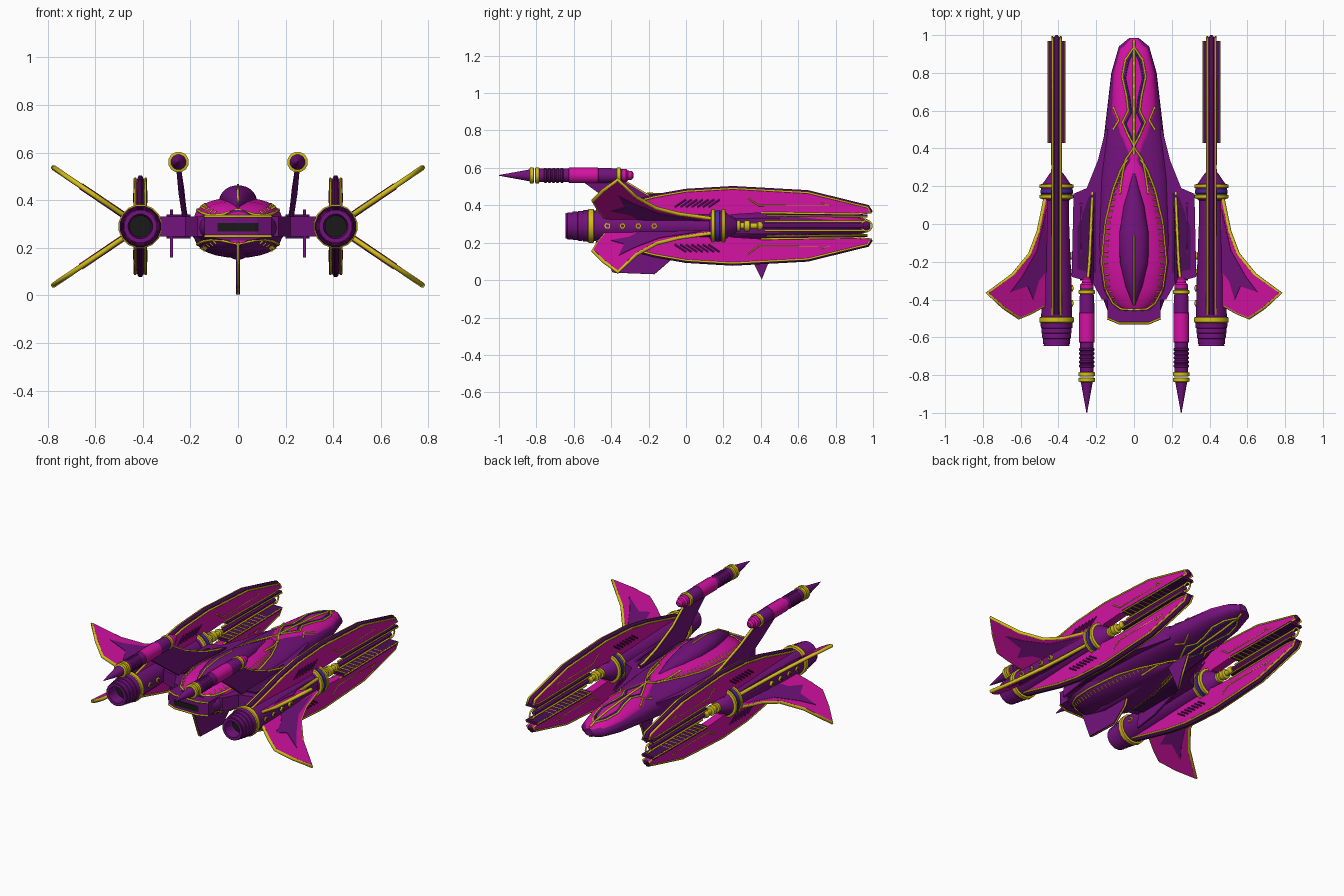
import bpy, bmesh, math
from mathutils import Vector
from mathutils.bvhtree import BVHTree

if "Cube" in bpy.data.objects:
    bpy.data.objects.remove(bpy.data.objects["Cube"])

def material(name, rgb):
    m = bpy.data.materials.new(name)
    m.diffuse_color = (*rgb, 1)
    m.use_nodes = True
    m.node_tree.nodes["Principled BSDF"].inputs["Base Color"].default_value = m.diffuse_color
    return m

PINK = material("magenta", (0.66, 0.006, 0.37))
PURPLE = material("purple", (0.17, 0.006, 0.2))
DARK = material("dark_purple", (0.07, 0.004, 0.09))
GOLD = material("gold", (0.66, 0.52, 0.01))
BLUE = material("blue", (0.05, 0.03, 0.4))
BLACK = material("black", (0.01, 0.01, 0.01))
ZC, NX = 0.29, 0.41          # nacelle axis height and offset

def finish(ob, mat, mirror):
    bpy.context.collection.objects.link(ob)
    ob.data.materials.append(mat)
    if mirror:
        ob.modifiers.new("mirror", 'MIRROR').use_mirror_merge = False
    return ob

def mesh_object(name, verts, faces, mat, mirror=False, smooth=False):
    bm = bmesh.new()
    vs = [bm.verts.new(v) for v in verts]
    for f in faces:
        bm.faces.new([vs[i] for i in f])
    bmesh.ops.recalc_face_normals(bm, faces=bm.faces)
    me = bpy.data.meshes.new(name)
    bm.to_mesh(me)
    bm.free()
    ob = finish(bpy.data.objects.new(name, me), mat, mirror)
    if smooth:
        bpy.ops.object.select_all(action='DESELECT')
        ob.select_set(True)
        bpy.context.view_layer.objects.active = ob
        bpy.ops.object.shade_smooth_by_angle(angle=math.radians(35))
    return ob

def plate(name, pts, off, mat, mirror=False):
    """Prism: polygon thickened symmetrically along off."""
    n, off = len(pts), Vector(off)
    vs = [Vector(p) - off / 2 for p in pts] + [Vector(p) + off / 2 for p in pts]
    fs = [range(n), range(n, 2 * n)] + [(i, (i + 1) % n, n + (i + 1) % n, n + i) for i in range(n)]
    return mesh_object(name, vs, fs, mat, mirror)

def rings(name, loops, mat, mirror=False):
    n = len(loops[0])
    vs = [p for l in loops for p in l]
    fs = [(k * n + i, k * n + (i + 1) % n, (k + 1) * n + (i + 1) % n, (k + 1) * n + i)
          for k in range(len(loops) - 1) for i in range(n)]
    fs += [range(n), range(len(vs) - n, len(vs))]
    return mesh_object(name, vs, fs, mat, mirror, True)

def lathe(name, profile, x, z, mat, n=16):
    """Turned part along y, mirrored; profile is (y, radius)."""
    return rings(name, [[(x + r * math.cos(2 * math.pi * (i + .5) / n), y, z + r * math.sin(2 * math.pi * (i + .5) / n))
                         for i in range(n)] for y, r in profile], mat, True)

def loft(name, sections, mat, e=2.4, n=28):
    """Superellipse sections (y, half width, top, bottom)."""
    def f(v):
        return math.copysign(abs(v) ** (2 / e), v)
    loops = []
    for y, w, t, b in sections:
        a = [2 * math.pi * i / n for i in range(n)]
        loops.append([(w * f(math.cos(k)), y, (t + b) / 2 + (t - b) / 2 * f(math.sin(k))) for k in a])
    return rings(name, loops, mat)

def tubes(name, lines, r, mat, mirror=False, closed=False):
    cu = bpy.data.curves.new(name, 'CURVE')
    cu.dimensions, cu.bevel_depth, cu.bevel_resolution, cu.use_fill_caps = '3D', r, 1, True
    for line in lines:
        sp = cu.splines.new('POLY')
        sp.points.add(len(line) - 1)
        for p, c in zip(sp.points, line):
            p.co = (*c, 1)
        sp.use_cyclic_u = closed
    return finish(bpy.data.objects.new(name, cu), mat, mirror)

# Fuselage, upper deck, belly and canopy
hull = loft("hull", [(.985, .025, .31, .27), (.94, .08, .325, .25), (.8, .12, .345, .23), (.5, .155, .37, .205),
                     (.25, .185, .38, .195), (-.1, .2, .38, .19), (-.35, .18, .37, .2), (-.46, .14, .34, .23)], PURPLE)
oval = [(.36, .02), (.3, .07), (.18, .12), (0, .165), (-.2, .185), (-.34, .165), (-.42, .12), (-.46, .06)]
tops = [.378, .39, .402, .412, .41, .395, .375, .35]
deck = loft("upper_deck", [(y, w, t, .22) for (y, w), t in zip(oval, tops)], PINK)
belly = loft("belly", [(y, w, .36, .57 - t) for (y, w), t in zip(oval, tops)], PURPLE)
nose = loft("nose_shell", [(.982, .02, .314, .28), (.93, .075, .333, .26), (.8, .11, .355, .25),
                           (.6, .125, .372, .25), (.48, .1, .38, .26), (.34, .03, .384, .28)], PINK)
loft("canopy", [(.27, .008, .4, .35), (.1, .055, .435, .35), (-.05, .078, .455, .35), (-.2, .075, .462, .35),
                (-.33, .045, .445, .34), (-.43, .006, .39, .33)], PURPLE, 2)
tubes("canopy_ridge", [[(0, -.06, .457), (0, -.2, .464), (0, -.33, .447), (0, -.43, .392)]], .005, GOLD)

# Decoration is dropped onto the fuselage surface
trees = []
for ob in (hull, deck, belly, nose):
    trees.append(BVHTree.FromPolygons([v.co for v in ob.data.vertices], [p.vertices for p in ob.data.polygons]))

def drape(pts, up=1):
    out = []
    for x, y in pts:
        hits = [t.ray_cast(Vector((x, y, ZC + up)), Vector((0, 0, -up)))[0] for t in trees]
        zs = [h.z for h in hits if h] or [ZC]
        out.append((x, y, (max(zs) if up > 0 else min(zs)) + .001 * up))
    return out

def oval_x(y):
    for (a, wa), (b, wb) in zip(oval, oval[1:]):
        if b <= y <= a:
            return wa + (wb - wa) * (a - y) / (a - b)

for up, side in ((1, "upper"), (-1, "lower")):
    ys = [.34 - .79 * i / 26 for i in range(27)]
    border = [(.93 * oval_x(y), y) for y in ys]
    tubes(side + "_oval_border", [drape(border + [(0, -.455)], up)], .006, GOLD, True)
    tubes(side + "_oval_teeth", [drape([(x * .93, y), (x * .82, y)], up) for x, y in border[3:-1]], .004, GOLD, True)
    wave = [(.004, .93), (.045, .87), (.062, .78), (.04, .68), (.03, .6), (.06, .54), (.03, .47), (.004, .42)]
    tubes(side + "_nose_wave", [drape(wave, up), drape([(.11, .62), (.08, .55), (.11, .5)], up),
                                drape([(.004, .4), (.045, .34), (.06, .27), (.075, .16)], up)], .006, GOLD, True)
    tubes(side + "_nose_inlay", [drape([(max(x - .014, .004), y - .01) for x, y in wave], up)], .005, BLUE, True)
    tubes(side + "_nose_centre_line", [drape([(0, .97 - .06 * i) for i in range(11)], up)], .007, GOLD)

# Wing slab, tail exhaust and wing plates
half = [(.0, .52), (.15, .5), (.19, .34), (.25, .19), (.32, .16), (.33, -.28), (.22, -.31), (.17, -.4), (.0, -.42)]
plate("wing_slab", [(x, y, ZC) for x, y in half] + [(-x, y, ZC) for x, y in half[-2:0:-1]], (0, 0, .085), PURPLE)
plate("wing_raised_panel", [(x, y, ZC) for x, y in ((.2, .17), (.24, .14), (.3, -.02), (.3, -.24), (.2, -.26))],
      (0, 0, .1), DARK, True)
tail = [(.14, -.38), (.14, -.5), (.08, -.525), (-.08, -.525), (-.14, -.5), (-.14, -.38)]
plate("tail_exhaust", [(x, y, ZC) for x, y in tail], (0, 0, .085), PURPLE)
plate("tail_slot", [(x * .9, y - .004, .286) for x, y in tail], (0, 0, .035), BLACK)
tubes("tail_trim", [[(x, y, z) for x, y in tail[1:5]] for z in (.248, .332)], .006, GOLD)
plate("wing_plate", [(.28, y, z) for y, z in ((.17, .29), (.1, .34), (-.1, .36), (-.28, .3), (-.3, .16), (-.15, .18))],
      (.012, 0, 0), PURPLE, True)

# Ventral fins under the keel
for name, prof in (("ventral_rear_fin", [(-.46, .22), (-.39, .04), (-.17, .032), (-.08, .11), (-.04, .21)]),
                   ("ventral_front_fin", [(.3, .22), (.36, .1), (.405, .004), (.44, .1), (.5, .22)])):
    plate(name, [(0, y, z) for y, z in prof], (.018, 0, 0), PURPLE)
    tubes(name + "_edge", [[(0, y, z + .004) for y, z in prof]], .006, GOLD)
loft("keel", [(.2, .01, .2, .175), (0, .04, .2, .15), (-.25, .04, .2, .15), (-.42, .01, .22, .19)], PURPLE, 2)

# Nacelles
lathe("nacelle_body", [(-.5, .083), (-.3, .08), (0, .068), (.12, .066), (.2, .07)], NX, ZC, PURPLE)
bell = [(-.52, .088)]
for k in range(4):
    bell += [(-.53 - .028 * k, .086 - .004 * k), (-.55 - .028 * k, .085 - .004 * k), (-.552 - .028 * k, .08 - .004 * k)]
lathe("nacelle_exhaust", bell + [(-.645, .07), (-.645, .052), (-.56, .045)], NX, ZC, PURPLE)
lathe("exhaust_core", [(-.575, .05), (-.57, .05)], NX, ZC, BLACK)
lathe("exhaust_ring", [(-.525, .084), (-.52, .093), (-.495, .093), (-.49, .08)], NX, ZC, GOLD)
lathe("collar", [(.125, .07), (.14, .085), (.2, .085), (.22, .07), (.27, .035), (.28, .02)], NX, ZC, PURPLE)
lathe("collar_inlay", [(.16, .08), (.163, .088), (.18, .088), (.183, .08)], NX, ZC, BLUE)
for y in (.145, .2):
    lathe("collar_ring", [(y - .012, .08), (y - .008, .091), (y + .008, .091), (y + .012, .08)], NX, ZC, GOLD)
lathe("emitter", [(.26, .03), (.29, .03), (.292, .018), (.31, .018), (.312, .03), (.34, .03), (.345, .016),
                  (.38, .016), (.385, .026), (.41, .02)], NX, ZC, GOLD, 12)
lathe("emitter_rod", [(.38, .014), (.95, .014)], NX, ZC, PURPLE, 8)
tubes("emitter_rails", [[(NX, .42, ZC + d), (NX, .95, ZC + d)] for d in (-.024, .024)], .006, GOLD, True)
tubes("emitter_tip_ring", [[(NX, .965 + .028 * math.cos(i * math.pi / 8), ZC + .028 * math.sin(i * math.pi / 8))
                            for i in range(16)]], .006, GOLD, True, True)
for y in (-.42, -.34, -.255, -.17):
    for s in (-1, 1):
        a = NX + s * .07
        tubes("nacelle_stud", [[(a, y, ZC), (a + s * .018, y, ZC)]], .018, GOLD, True)
        tubes("nacelle_stud_core", [[(a, y, ZC), (a + s * .021, y, ZC)]], .01, PURPLE, True)

# Blades and swept fins, above and below each nacelle
blade = [(-.48, .075), (-.17, .155), (0, .185), (.25, .2), (.65, .178), (.97, .1), (.99, .07),
         (.9, .062), (.4, .07), (.24, .06), (.2, .0), (-.4, .0)]
fin = [(.46, .18), (.48, .08), (.505, -.04), (.55, -.16), (.64, -.27), (.775, -.365), (.69, -.44), (.61, -.495),
       (.55, -.47), (.46, -.42)]
streak = [(.47, .08), (.52, -.14), (.6, -.28), (.66, -.36), (.57, -.33), (.54, -.4), (.51, -.3), (.47, -.25)]
for s, side in ((1, "upper"), (-1, "lower")):
    def bl(pts, dx=0):
        return [(NX + dx, y, ZC + s * h) for y, h in pts]
    plate(side + "_blade", bl(blade), (.05, 0, 0), PINK, True)
    tubes(side + "_blade_trim", [bl(blade[:9], d) for d in (-.022, .022)], .006, GOLD, True)
    tubes(side + "_blade_spine", [bl([(y, h + .002) for y, h in blade[:7]])], .013, DARK, True)
    plate(side + "_blade_flange", bl([(.43, .05), (.43, .066), (.97, .06), (.97, .044)]), (.084, 0, 0), DARK, True)
    tubes(side + "_flange_rails", [bl([(.43, .055), (.97, .049)], d) for d in (-.042, .042)], .005, GOLD, True)
    tubes(side + "_flange_rungs", [[(NX - .04, y, ZC + s * .05), (NX + .04, y, ZC + s * .05)]
                                   for y in [.45 + .04 * i for i in range(13)]], .005, GOLD, True)
    for d in (-.025, .025):
        tubes(side + "_blade_line", [bl([(.33, .15), (.39, .108), (.77, .108), (.72, .122)], d)], .004, GOLD, True)
        tubes(side + "_blade_vents", [bl([(-.06 + .03 * i, .1), (0 + .03 * i, .14)], d) for i in range(7)],
              .005, DARK, True)

    def fn(pts):
        return [(x, y, ZC + s * .676 * (x - NX)) for x, y in pts]
    nrm = Vector((-s * .56, 0, .83))
    plate(side + "_fin", fn(fin), nrm * .022, PINK, True)
    plate(side + "_fin_streak", fn(streak), nrm * .028, PURPLE, True)
    tubes(side + "_fin_edge", [fn(fin)], .011, GOLD, True)

# Cannons on swept pylons
CX, CZ = .25, .56
lathe("cannon_tip", [(-1, .002), (-.93, .015), (-.84, .032), (-.82, .036)], CX, CZ, PURPLE, 12)
tube = [(-.8, .038)]
for k in range(5):
    y = -.76 + .022 * k
    tube += [(y, .038), (y + .004, .042), (y + .012, .042), (y + .016, .038)]
lathe("cannon_barrel", tube + [(-.62, .038), (-.6, .041), (-.42, .041), (-.34, .036)], CX, CZ, PURPLE, 12)
lathe("cannon_panel", [(-.63, .036), (-.625, .043), (-.47, .043), (-.465, .036)], CX, CZ, PINK, 12)
lathe("cannon_cap", [(-.36, .036), (-.32, .036), (-.31, .026), (-.29, .024), (-.28, .012)], CX, CZ, PINK, 12)
for y in (-.825, -.795, -.36):
    lathe("cannon_ring", [(y - .013, .034), (y - .009, .044), (y + .009, .044), (y + .013, .034)], CX, CZ, GOLD, 12)
pylon = [(.25, -.57, .54), (.25, -.35, .54), (.236, -.2, .45), (.228, -.02, .375), (.22, .17, .325),
         (.22, -.25, .3), (.24, -.42, .43)]
plate("cannon_pylon", pylon, (.02, 0, 0), PURPLE, True)
tubes("pylon_edge", [pylon[1:5]], .008, GOLD, True)
